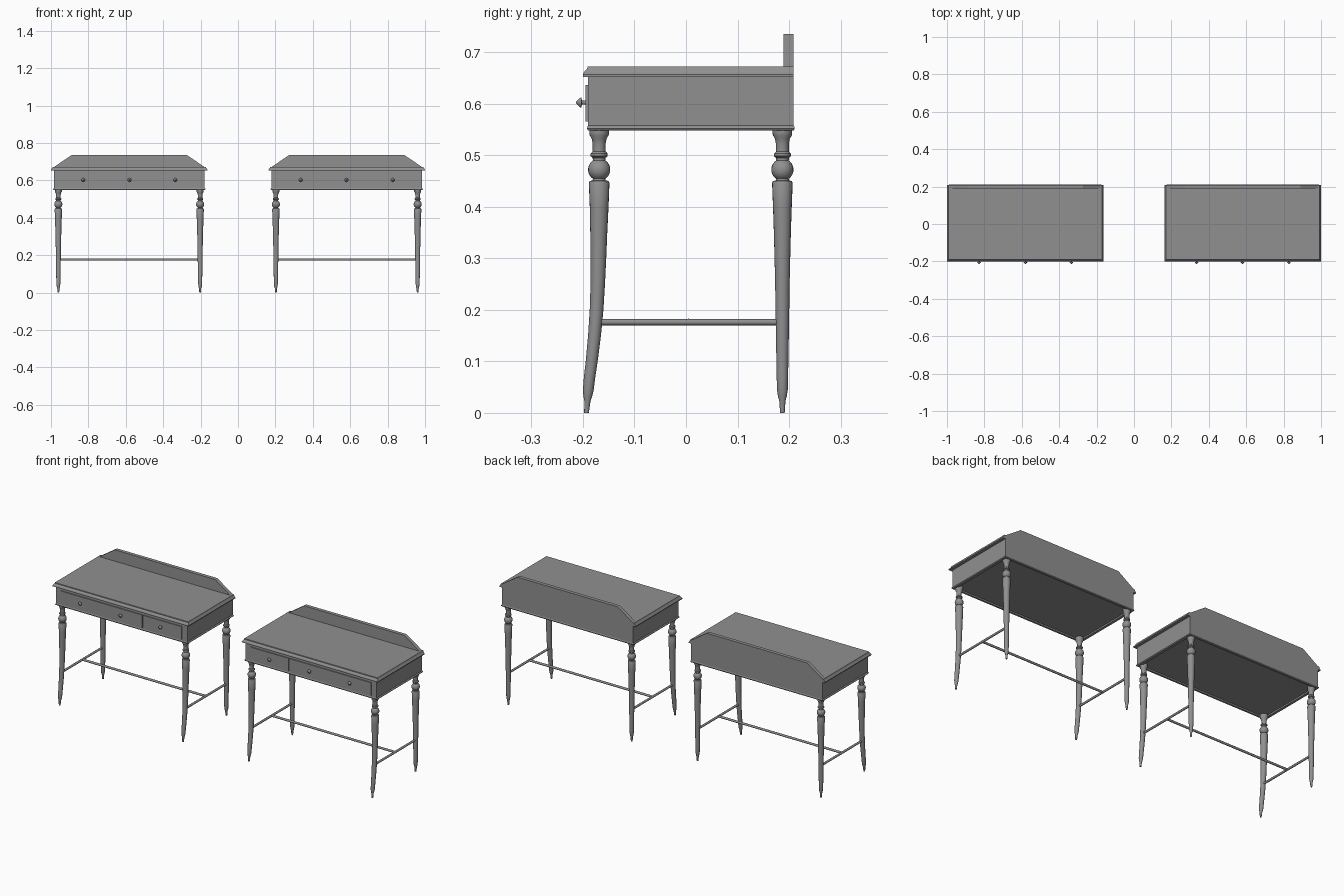
import bpy, bmesh, math
from mathutils import Vector

if "Cube" in bpy.data.objects:
    bpy.data.objects.remove(bpy.data.objects["Cube"])

grey = bpy.data.materials.new("grey_wood")
grey.diffuse_color = (0.28, 0.28, 0.28, 1)
grey.use_nodes = True
grey.node_tree.nodes["Principled BSDF"].inputs["Base Color"].default_value = grey.diffuse_color

CX, HW = -0.5815, 0.403        # centre and half width of the left desk case
FRONT, BACK = -0.19, 0.209     # case front and back


def finish(name, bm, smooth=False):
    """Make an object that is mirrored to the second desk."""
    bmesh.ops.recalc_face_normals(bm, faces=bm.faces)
    me = bpy.data.meshes.new(name)
    bm.to_mesh(me)
    bm.free()
    me.materials.append(grey)
    ob = bpy.data.objects.new(name, me)
    bpy.context.collection.objects.link(ob)
    if smooth:
        bpy.ops.object.select_all(action='DESELECT')
        ob.select_set(True)
        bpy.context.view_layer.objects.active = ob
        bpy.ops.object.shade_smooth_by_angle(angle=math.radians(35))
    ob.modifiers.new("second_desk", 'MIRROR').use_mirror_merge = False
    return ob


def loft(name, rings, caps=True, smooth=False, closed=False):
    """Skin a list of equal-length point rings."""
    bm = bmesh.new()
    loops = [[bm.verts.new(p) for p in r] for r in rings]
    pairs = list(zip(loops, loops[1:]))
    if closed:
        pairs.append((loops[-1], loops[0]))
    n = len(loops[0])
    for a, b in pairs:
        for i in range(n):
            j = (i + 1) % n
            bm.faces.new((a[i], a[j], b[j], b[i]))
    if caps and not closed:
        bm.faces.new(loops[0][::-1])
        bm.faces.new(loops[-1])
    return finish(name, bm, smooth)


def rect(z, side, front, back=0.0):
    x0, x1 = CX - HW - side, CX + HW + side
    y0, y1 = FRONT - front, BACK + back
    return [(x0, y0, z), (x1, y0, z), (x1, y1, z), (x0, y1, z)]


def box(name, x0, x1, y0, y1, z0, z1):
    return loft(name, [[(x0, y0, z), (x1, y0, z), (x1, y1, z), (x0, y1, z)]
                       for z in (z0, z1)])


def circle(c, u, v, r, n):
    c, u, v = Vector(c), Vector(u), Vector(v)
    return [c + r * (u * math.cos(2 * math.pi * i / n)
                     + v * math.sin(2 * math.pi * i / n)) for i in range(n)]


X, Y, Z = (1, 0, 0), (0, 1, 0), (0, 0, 1)

# Case with recessed underside
loft("case", [rect(0.556, 0, 0), rect(0.653, 0, 0)])

# Moulding frame round the bottom of the case
loft("bottom_moulding",
     [rect(0.558, 0, 0), rect(0.556, 0.003, 0.001, 0.001),
      rect(0.552, 0.005, 0.002, 0.002), rect(0.548, 0.002, 0, 0),
      rect(0.548, -0.012, -0.01, -0.01), rect(0.558, -0.012, -0.01, -0.01)],
     closed=True)

# Table top with stepped edge
loft("table_top",
     [rect(0.652, 0.0155, 0.010), rect(0.657, 0.0155, 0.010),
      rect(0.661, 0.012, 0.008), rect(0.666, 0.009, 0.004),
      rect(0.667, 0.0085, 0.002), rect(0.672, 0.0065, 0.001)])

# Back board with sloping ends
loft("back_board",
     [[(CX - HW, y, 0.671), (CX + HW, y, 0.671),
       (CX + 0.308, y, 0.735), (CX - 0.308, y, 0.735)] for y in (0.189, BACK)])

# Drawer fronts
for name, x0, x1 in (("wide_drawer", -0.953, -0.452), ("narrow_drawer", -0.446, -0.21)):
    box(name, x0, x1, -0.195, -0.188, 0.565, 0.636)

# Drawer knobs
knob = [(-0.194, 0.004), (-0.202, 0.004), (-0.203, 0.010),
        (-0.206, 0.009), (-0.213, 0.002)]
for x in (-0.828, -0.58, -0.335):
    loft("knob", [circle((x, y, 0.602), X, Z, r, 12) for y, r in knob], smooth=True)

# Turned legs: (height, radius), front legs sweep forward at the bottom
ball = [(0.472 + 0.0215 * math.sin(a), 0.0215 * math.cos(a))
        for a in (math.radians(d) for d in range(55, -56, -11))]
profile = ([(0.556, 0.019), (0.543, 0.019), (0.539, 0.0185), (0.532, 0.0145),
            (0.522, 0.0125), (0.507, 0.0125), (0.503, 0.0165), (0.498, 0.0165),
            (0.495, 0.0125)] + ball +
           [(0.451, 0.0125), (0.450, 0.018), (0.446, 0.020), (0.40, 0.0182),
            (0.35, 0.0165), (0.30, 0.0152), (0.25, 0.014), (0.20, 0.0133),
            (0.15, 0.0125), (0.10, 0.0116), (0.07, 0.0111), (0.045, 0.0105),
            (0.032, 0.0085), (0.023, 0.006), (0.0, 0.0045)])
sweep = [(0.0, -0.193), (0.04, -0.190), (0.07, -0.187), (0.10, -0.183),
         (0.15, -0.1775), (0.20, -0.1735), (0.25, -0.1712), (0.30, -0.170),
         (0.40, -0.1685), (0.60, -0.1685)]


def front_y(z):
    for (z0, y0), (z1, y1) in zip(sweep, sweep[1:]):
        if z <= z1:
            return y0 + (y1 - y0) * (z - z0) / (z1 - z0)


LEG_X = (-0.9605, -0.2025)
for x in LEG_X:
    loft("front_leg", [circle((x, front_y(z), z), X, Y, r, 20) for z, r in profile],
         smooth=True)
    loft("back_leg", [circle((x, 0.187, z), X, Y, r, 20) for z, r in profile],
         smooth=True)
    # Side stretcher between front and back leg
    loft("side_stretcher", [circle((x, y, 0.176), X, Z, 0.006, 12)
                            for y in (-0.172, 0.187)], smooth=True)

# Long stretcher joining the side stretchers
loft("long_stretcher", [circle((x, 0.005, 0.177), Y, Z, 0.006, 12) for x in LEG_X],
     smooth=True)
